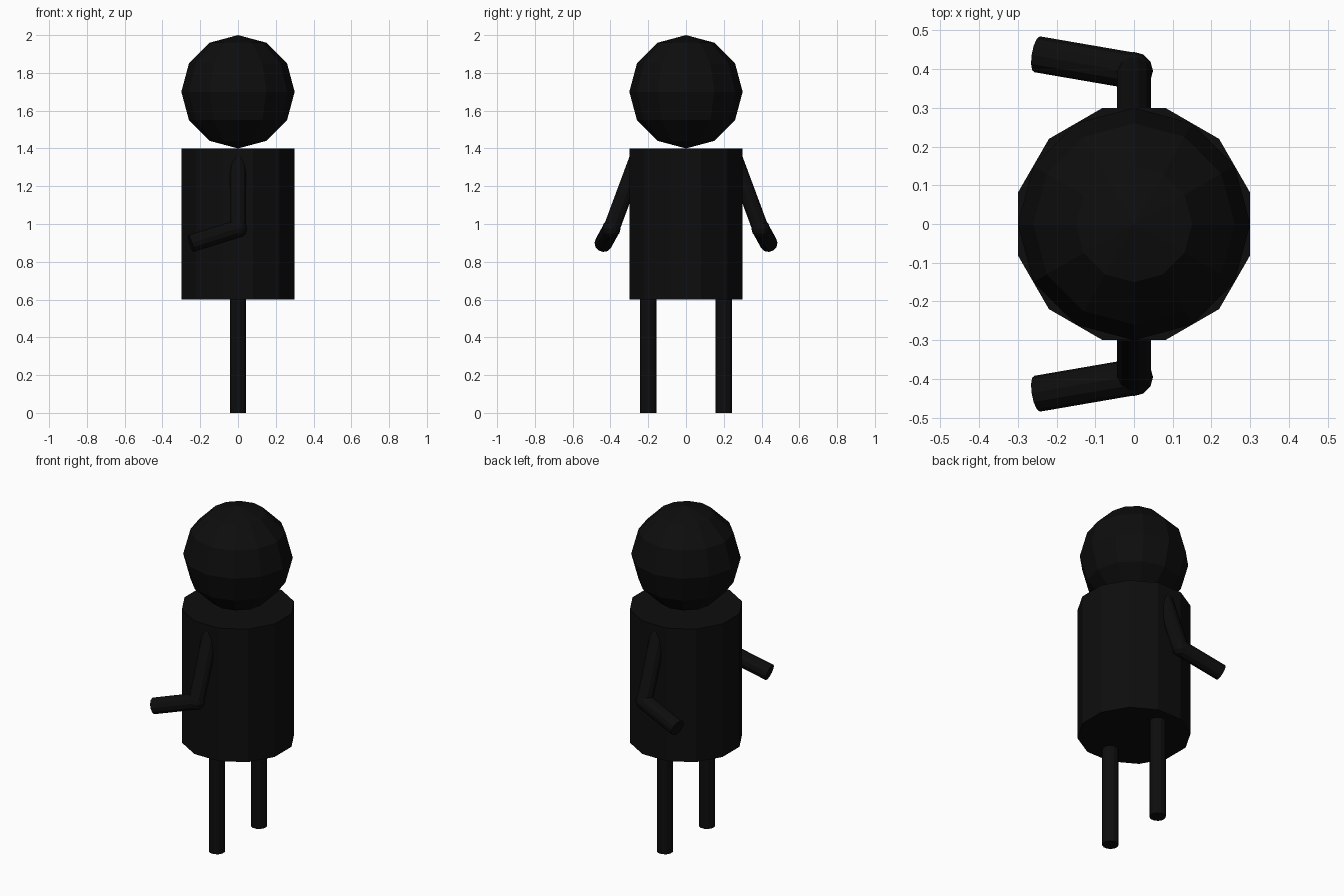
import bpy, bmesh, math
from mathutils import Vector, Matrix

if "Cube" in bpy.data.objects:
    bpy.data.objects.remove(bpy.data.objects["Cube"])

SIDES = 12

black = bpy.data.materials.new("near_black")
black.diffuse_color = (0.004, 0.004, 0.004, 1)
black.use_nodes = True
black.node_tree.nodes["Principled BSDF"].inputs["Base Color"].default_value = black.diffuse_color


def finish(name, bm):
    mesh = bpy.data.meshes.new(name)
    bm.to_mesh(mesh)
    bm.free()
    mesh.materials.append(black)
    obj = bpy.data.objects.new(name, mesh)
    bpy.context.collection.objects.link(obj)
    return obj


def rod(name, start, end, radius):
    """Twelve-sided capped cylinder between two points, flats on the axes."""
    a, b = Vector(start), Vector(end)
    axis = b - a
    turn = Vector((0, 0, 1)).rotation_difference(axis).to_matrix().to_4x4()
    bm = bmesh.new()
    bmesh.ops.create_cone(
        bm, cap_ends=True, segments=SIDES, radius1=radius, radius2=radius,
        depth=axis.length,
        matrix=Matrix.Translation((a + b) / 2) @ turn
        @ Matrix.Rotation(math.radians(15), 4, 'Z'))
    return finish(name, bm)


def ball(name, centre, radius):
    """Low-poly sphere with six bands."""
    bm = bmesh.new()
    bmesh.ops.create_uvsphere(bm, u_segments=SIDES, v_segments=6, radius=radius,
                              matrix=Matrix.Translation(centre))
    return finish(name, bm)


# Head and torso
ball("head", (0, 0, 1.7), 0.3)
rod("torso", (0, 0, 0.6), (0, 0, 1.4), 0.3 / math.cos(math.radians(15)))

# Legs and bent arms, mirrored across y
for side, s in (("left", 1), ("right", -1)):
    rod(f"{side}_leg", (0, s * 0.2, 0), (0, s * 0.2, 0.6), 0.045)
    shoulder = (0, s * 0.25, 1.365)
    elbow = (0, s * 0.395, 0.975)
    hand = (-0.25, s * 0.438, 0.897)
    rod(f"{side}_upper_arm", shoulder, elbow, 0.045)
    ball(f"{side}_elbow", elbow, 0.049)
    rod(f"{side}_forearm", elbow, hand, 0.047)
